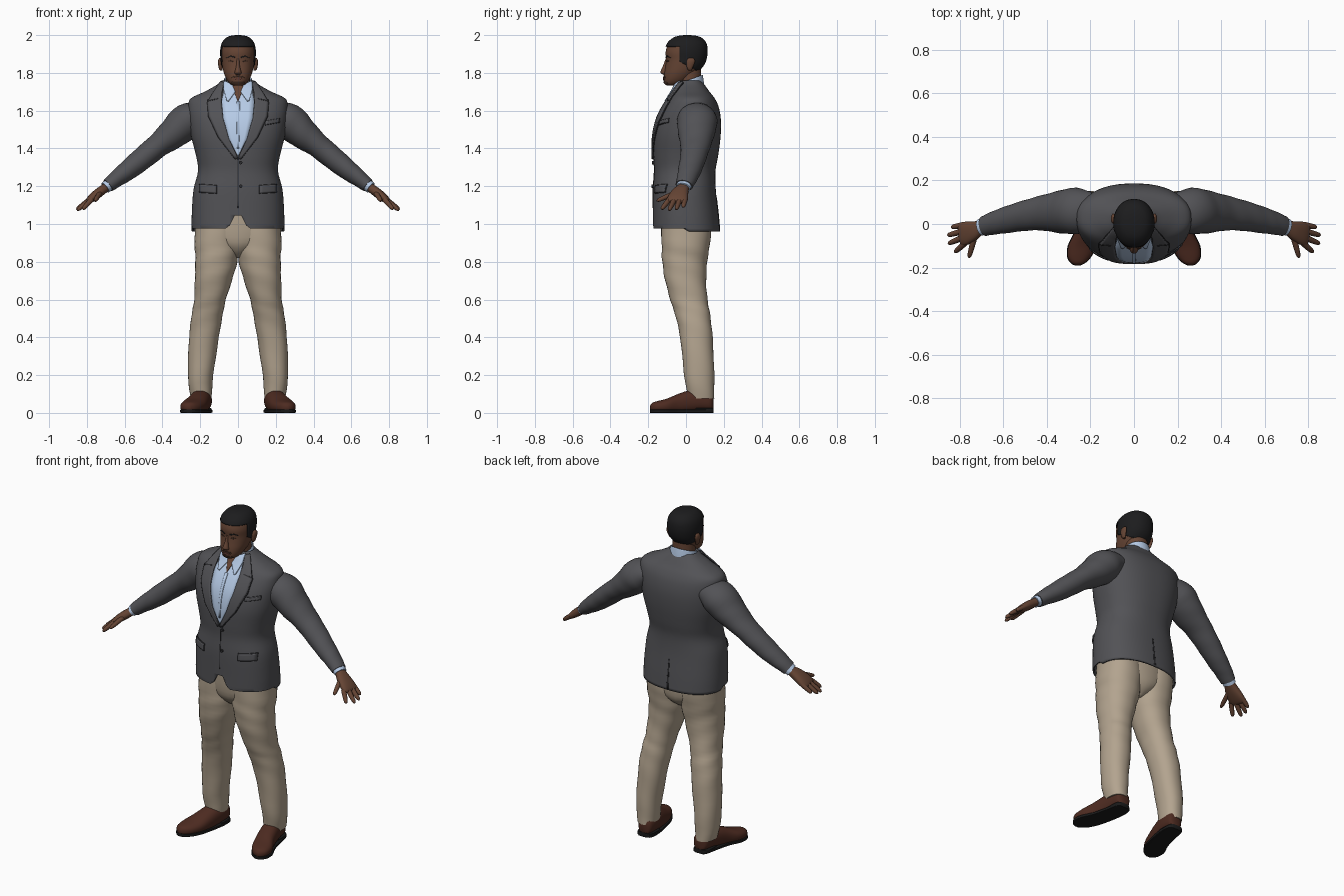
import bpy, bmesh, math
from mathutils import Vector
from mathutils.bvhtree import BVHTree

cube = bpy.data.objects.get("Cube")
if cube:
    bpy.data.objects.remove(cube, do_unlink=True)

X, Y, Z = Vector((1, 0, 0)), Vector((0, 1, 0)), Vector((0, 0, 1))
FLAT, UPRIGHT = (X, Y), (X, Z)
SIDES = (("left", 1), ("right", -1))


def material(name, *rgb):
    m = bpy.data.materials.new(name)
    m.use_nodes = True
    m.diffuse_color = (*rgb, 1)
    m.node_tree.nodes["Principled BSDF"].inputs["Base Color"].default_value = (*rgb, 1)
    return m


skin = material("brown skin", .13, .058, .034)
stubble = material("dark stubble", .05, .025, .016)
lip = material("lips", .12, .045, .032)
black = material("black hair", .012, .012, .013)
grey = material("grey wool", .085, .085, .093)
seam = material("dark seam", .025, .025, .028)
blue = material("light blue cotton", .47, .6, .8)
khaki = material("khaki cotton", .45, .37, .275)
leather = material("brown leather", .075, .024, .015)
rubber = material("black rubber", .01, .01, .01)


def curve(rows, sub):
    """Smoothly interpolate rows of numbers."""
    out, last = [], len(rows) - 1
    for i in range(last):
        quad = [rows[max(0, min(last, i + k))] for k in (-1, 0, 1, 2)]
        for s in range(sub):
            t = s / sub
            out.append([b + t / 2 * (c - a + t * (2 * a - 5 * b + 4 * c - d + t * (3 * (b - c) + d - a)))
                        for a, b, c, d in zip(*quad)])
    return out + [list(rows[-1])]


def tube(rows, axes=None, p=2, n=32, sub=4, ripple=0, caps=True, s=1):
    """Loft rounded sections; each row is x, y, z and two half widths."""
    rows = curve(rows, sub)
    centres = [Vector((s * r[0], r[1], r[2])) for r in rows]
    bm, loops = bmesh.new(), []
    for i, (c, r) in enumerate(zip(centres, rows)):
        if axes:
            u, v = axes
        else:
            t = (centres[min(i + 1, len(rows) - 1)] - centres[max(i - 1, 0)]).normalized()
            v = (Y - t * t.y).normalized()
            u = t.cross(v)
        loop = []
        for k in range(n):
            a = math.tau * (k + .5) / n
            co, si = math.cos(a), math.sin(a)
            f = 1 + ripple * math.sin(2 * a * s + i * .95) * math.sin(i * .6)
            loop.append(bm.verts.new(
                c + u * f * max(r[3], .001) * math.copysign(abs(co) ** (2 / p), co)
                + v * f * max(r[4], .001) * math.copysign(abs(si) ** (2 / p), si)))
        loops.append(loop)
    for a, b in zip(loops, loops[1:]):
        for k in range(n):
            bm.faces.new((a[k], a[k - 1], b[k - 1], b[k]))
    if caps:
        bm.faces.new(loops[0])
        bm.faces.new(loops[-1])
    bmesh.ops.recalc_face_normals(bm, faces=bm.faces)
    return bm


def build(name, bm, mat, thick=0):
    me = bpy.data.meshes.new(name)
    bm.to_mesh(me)
    bm.free()
    me.materials.append(mat)
    me.polygons.foreach_set("use_smooth", [True] * len(me.polygons))
    me.set_sharp_from_angle(angle=math.radians(45))
    ob = bpy.data.objects.new(name, me)
    bpy.context.collection.objects.link(ob)
    if thick:
        mod = ob.modifiers.new("thickness", "SOLIDIFY")
        mod.thickness, mod.offset = thick, -1
    return ob


def patch(name, edge_a, edge_b, mat, tree, lift, side=-1, sub=6, thick=.006):
    """Thin plate between two x, z edges, laid onto a surface along y."""
    bm, grid = bmesh.new(), []
    a, b = ([Vector(e[i]).lerp(Vector(e[i + 1]), k / sub) for i in range(len(e) - 1)
             for k in range(sub)] + [Vector(e[-1])] for e in (edge_a, edge_b))
    for pa, pb in zip(a, b):
        row = []
        for k in range(sub + 1):
            q = pa.lerp(pb, k / sub)
            start = Vector((q.x, side, q.y))
            hit, no = tree.ray_cast(start, Y * -side)[:2]
            if hit is None:
                hit, no = tree.find_nearest(Vector((q.x, side * .05, q.y)))[:2]
            row.append(bm.verts.new(hit + no * lift))
        grid.append(row)
    for r, q in zip(grid, grid[1:]):
        for k in range(sub):
            bm.faces.new((r[k], r[k + 1], q[k + 1], q[k]))
    for f in bm.faces:
        f.normal_update()
        if f.normal.y * side < 0:
            f.normal_flip()
    bmesh.ops.remove_doubles(bm, verts=bm.verts, dist=.0001)
    return build(name, bm, mat, thick)


def body(rows, grow=0):
    """Rows of z, half width, front y, back y."""
    return [(0, (f + b) / 2, z, w + grow, (b - f) / 2 + grow) for z, w, f, b in rows]


def flip(edge, s):
    return [(s * x, z) for x, z in edge]


# Jacket body with cutaway front hem
bm = tube(body([(.96, .245, -.175, .18), (1.05, .245, -.175, .172), (1.18, .236, -.175, .158),
                (1.28, .212, -.168, .156), (1.36, .222, -.172, .17), (1.46, .247, -.172, .183),
                (1.55, .26, -.155, .185), (1.62, .264, -.122, .173), (1.665, .25, -.092, .152),
                (1.70, .178, -.07, .125), (1.735, .115, -.052, .1), (1.76, .086, -.035, .08)]),
          FLAT, p=2.35, n=72, caps=False)
torso = BVHTree.FromBMesh(bm)
for v in bm.verts:
    if v.co.y < 0 and v.co.z < 1.09:
        v.co.z = max(v.co.z, .975, 1.08 - 2 * abs(v.co.x))
bmesh.ops.remove_doubles(bm, verts=bm.verts, dist=.0001)
build("jacket_body", bm, grey, .01)

# Shirt front, bare chest and jacket closing
edge = [(.068, 1.735), (.086, 1.65), (.078, 1.56), (.047, 1.45), (0, 1.36)]
patch("shirt_front", flip(edge, -1), edge, blue, torso, .004)
edge = [(.032, 1.74), (.022, 1.7), (0, 1.645)]
patch("open_neck", flip(edge, -1), edge, skin, torso, .007)
patch("shirt_placket", [(-.008, 1.645), (-.006, 1.4)], [(.01, 1.645), (.006, 1.4)], blue, torso, .008)
patch("jacket_front_edge", [(-.002, 1.35), (-.002, 1.085)], [(.002, 1.35), (.002, 1.085)], seam, torso, .002)
patch("back_vent", [(-.003, 1.14), (-.006, .965)], [(.003, 1.14), (.006, .965)], seam, torso, .002, side=1)
patch("breast_pocket_seam", [(.143, 1.522), (.22, 1.536)], [(.143, 1.546), (.22, 1.56)], seam, torso, .003)
patch("breast_pocket", [(.145, 1.525), (.218, 1.539)], [(.145, 1.543), (.218, 1.557)], grey, torso, .006)
for i, z in enumerate((1.2, 1.325)):
    hit = torso.ray_cast(Vector((.014, -1, z)), Y)[0]
    bm = tube([(hit.x, hit.y - .009, z, .009, .009), (hit.x, hit.y + .005, z, .009, .009)], UPRIGHT, n=16, sub=1)
    build(f"jacket_button_{i + 1}", bm, seam)

# Lapels, collar wings and pocket flaps
lapel_in = [(.072, 1.745), (.084, 1.69), (.086, 1.64), (.078, 1.56), (.047, 1.45), (0, 1.35)]
lapel_out = [(.088, 1.748), (.127, 1.695), (.158, 1.645), (.152, 1.57), (.1, 1.46), (.012, 1.345)]
for name, s in SIDES:
    patch(name + "_lapel_shadow", flip(lapel_in, s), [(s * (x + .004), z - .003) for x, z in lapel_out],
          seam, torso, .006)
    patch(name + "_lapel", flip(lapel_in, s), flip(lapel_out, s), grey, torso, .011, thick=.009)
    patch(name + "_lapel_notch", flip([(.105, 1.655), (.157, 1.643)], s),
          flip([(.105, 1.659), (.157, 1.651)], s), seam, torso, .0125)
    patch(name + "_collar_wing", flip([(.03, 1.735), (.014, 1.695), (.05, 1.645)], s),
          flip([(.07, 1.752), (.076, 1.71), (.06, 1.65)], s), blue, torso, .012, thick=.008)
    patch(name + "_pocket_seam", flip([(.112, 1.16), (.205, 1.166)], s),
          flip([(.112, 1.206), (.205, 1.212)], s), seam, torso, .003)
    patch(name + "_pocket_flap", flip([(.115, 1.164), (.202, 1.17)], s),
          flip([(.115, 1.201), (.202, 1.207)], s), grey, torso, .007)

# Sleeves, cuffs and hands
sleeve = [(.19, .06, 1.58, .06, .085), (.265, .06, 1.548, .094, .106), (.34, .055, 1.482, .084, .096),
          (.42, .05, 1.418, .065, .08), (.5, .038, 1.352, .06, .07), (.58, .02, 1.287, .053, .062),
          (.64, .005, 1.242, .045, .053), (.688, -.01, 1.203, .037, .045)]
cuff = [(.66, 0, 1.226, .034, .04), (.703, -.015, 1.192, .031, .039)]
palm = [(.67, -.005, 1.215, .022, .03), (.7, -.014, 1.193, .023, .031), (.735, -.03, 1.167, .025, .044),
        (.77, -.042, 1.14, .022, .053), (.792, -.048, 1.122, .016, .051), (.8, -.05, 1.115, .008, .042)]
fingers = {"little_finger": ((.78, -.004, 1.132), (.838, -.015, 1.09)),
           "ring_finger": ((.785, -.033, 1.13), (.855, -.052, 1.077)),
           "middle_finger": ((.785, -.062, 1.128), (.852, -.09, 1.072)),
           "index_finger": ((.775, -.088, 1.13), (.822, -.13, 1.078)),
           "thumb": ((.73, -.055, 1.165), (.757, -.155, 1.122))}
for name, s in SIDES:
    build(name + "_sleeve", tube(sleeve, ripple=.025, s=s), grey)
    build(name + "_shirt_cuff", tube(cuff, s=s, sub=1), blue)
    build(name + "_palm", tube(palm, p=2.4, s=s), skin)
    for part, (a, b) in fingers.items():
        a, b = Vector(a), Vector(b)
        rows = [(*a.lerp(b, t), r, r) for t, r in ((0, .014), (.5, .013), (.88, .01), (1, .003))]
        build(f"{name}_{part}", tube(rows, n=12, sub=3, s=s), skin)

# Trousers
leg = [(.195, .08, .075, .054, .07), (.198, .07, .2, .067, .08), (.18, .055, .4, .08, .085),
       (.163, .035, .52, .083, .092), (.148, .015, .6, .083, .1), (.127, -.004, .72, .1, .112),
       (.113, -.006, .82, .114, .12), (.112, 0, .92, .121, .128), (.11, 0, 1.1, .11, .132)]
for name, s in SIDES:
    build(name + "_trouser_leg", tube(leg, FLAT, p=2.2, ripple=.03, s=s), khaki)
build("trouser_seat", tube(body([(.82, .02, -.05, .06), (.86, .1, -.1, .11), (.93, .2, -.13, .13),
                                 (1.12, .2, -.14, .13)]), FLAT), khaki)

# Shoes with flat soles
shoe = [(.185, .145, .05, .018, .03), (.187, .132, .06, .042, .05), (.19, .08, .065, .052, .056),
        (.2, .02, .06, .055, .06), (.215, -.04, .047, .058, .054), (.237, -.1, .036, .064, .04),
        (.251, -.15, .032, .053, .031), (.257, -.178, .03, .032, .024), (.259, -.19, .028, .01, .01)]
for name, s in SIDES:
    bm = tube(shoe, UPRIGHT, p=2.3, s=s)
    for v in bm.verts:
        v.co.z = max(v.co.z, .012)
    build(name + "_shoe", bm, leather)
    sole = [(x, y, .009, a + .003, .009) for x, y, z, a, b in shoe]
    build(name + "_sole", tube(sole, UPRIGHT, p=8, s=s), rubber)
    heel = [(.19, y, .013, a, .013) for y, a in ((.146, .03), (.125, .046), (.05, .05))]
    build(name + "_heel", tube(heel, UPRIGHT, p=8, s=s), rubber)

# Neck and shirt collar
build("neck", tube([(0, .03, 1.66, .072, .065), (0, .02, 1.73, .066, .062), (0, .018, 1.82, .064, .062)],
                   FLAT), skin)
bm = tube([(0, .022, 1.69, .084, .076), (0, .022, 1.73, .08, .072), (0, .022, 1.765, .075, .067)],
          FLAT, n=48, caps=False)
for v in bm.verts:
    v.co.z += .35 * (v.co.y - .02)
gap = [f for f in bm.faces if f.calc_center_median().y < 0 and abs(f.calc_center_median().x) < .03]
bmesh.ops.delete(bm, geom=gap, context="FACES")
build("shirt_collar", bm, blue, .005)

# Head
skull = [(1.733, .022, -.1, -.04), (1.742, .042, -.113, -.01), (1.765, .06, -.117, .02),
         (1.8, .075, -.115, .06), (1.835, .083, -.109, .09), (1.87, .087, -.105, .104),
         (1.91, .089, -.108, .109), (1.95, .081, -.095, .103), (1.978, .06, -.066, .08),
         (1.99, .034, -.035, .05), (1.994, .005, 0, .012)]
bm = tube(body(skull), FLAT, p=2.15, n=48)
face = BVHTree.FromBMesh(bm)
build("head", bm, skin)

# Hair trimmed to a hairline
bm = tube(body([(z + .006, w, f, b) for z, w, f, b in skull], .006), FLAT, p=2.15, n=48)
nape = Vector((0, .52, 1))
for co, no in ((Z * 1.94, Z), (Y * -.035, Y), (Z * 1.842, nape)):
    bmesh.ops.bisect_plane(bm, geom=bm.verts[:] + bm.edges[:] + bm.faces[:], plane_co=co, plane_no=no)
bare = []
for f in bm.faces:
    c = f.calc_center_median()
    if (c.z < 1.94 and c.y < -.035) or c.dot(nape) < 1.842:
        bare.append(f)
bmesh.ops.delete(bm, geom=bare, context="FACES")
build("hair", bm, black, .006)

# Face details
build("nose", tube([(0, -.098, 1.875, .007, .01), (0, -.108, 1.84, .009, .013), (0, -.117, 1.808, .017, .018),
                    (0, -.116, 1.797, .018, .015), (0, -.112, 1.79, .008, .008)], FLAT, n=20), skin)
patch("mouth", [(-.026, 1.766), (0, 1.761), (.026, 1.766)], [(-.026, 1.769), (0, 1.777), (.026, 1.769)],
      lip, face, .004)
patch("chin_beard", [(-.036, 1.745), (.036, 1.745)], [(-.03, 1.755), (.03, 1.755)], stubble, face, .003)
patch("moustache", [(-.032, 1.774), (0, 1.78), (.032, 1.774)], [(-.026, 1.782), (0, 1.786), (.026, 1.782)],
      stubble, face, .003)
for name, s in SIDES:
    patch(name + "_eye", flip([(.02, 1.861), (.034, 1.857), (.05, 1.862)], s),
          flip([(.02, 1.863), (.034, 1.868), (.05, 1.864)], s), stubble, face, .002)
    patch(name + "_eyebrow", flip([(.016, 1.879), (.04, 1.886), (.06, 1.878)], s),
          flip([(.016, 1.886), (.04, 1.892), (.06, 1.881)], s), black, face, .003)
    build(name + "_ear", tube([(.088, .022, 1.812, .006, .008), (.092, .02, 1.825, .01, .015),
                               (.095, .024, 1.855, .011, .023), (.095, .026, 1.873, .008, .019),
                               (.093, .026, 1.88, .003, .008)], FLAT, n=16, s=s), skin)
